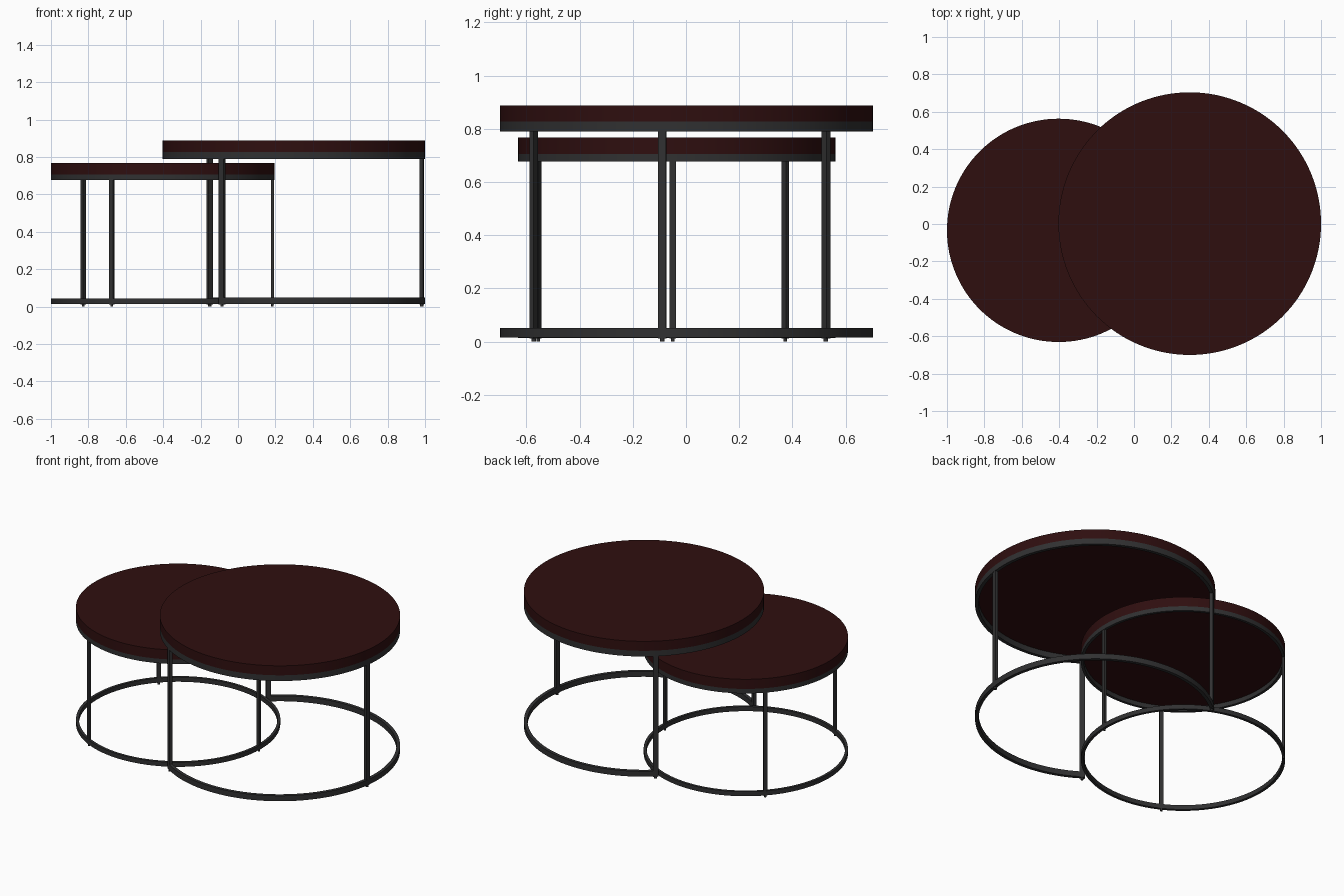
import bpy, bmesh, math

if "Cube" in bpy.data.objects:
    bpy.data.objects.remove(bpy.data.objects["Cube"])


def material(name, rgb):
    m = bpy.data.materials.new(name)
    m.diffuse_color = (*rgb, 1)
    m.use_nodes = True
    m.node_tree.nodes["Principled BSDF"].inputs["Base Color"].default_value = m.diffuse_color
    return m


WOOD = material("dark red wood", (0.028, 0.0045, 0.0048))
METAL = material("black metal", (0.030, 0.030, 0.031))


def finish(bm, name, mat):
    bmesh.ops.recalc_face_normals(bm, faces=bm.faces)
    me = bpy.data.meshes.new(name)
    bm.to_mesh(me)
    bm.free()
    me.materials.append(mat)
    ob = bpy.data.objects.new(name, me)
    bpy.context.collection.objects.link(ob)
    bpy.context.view_layer.objects.active = ob
    ob.select_set(True)
    bpy.ops.object.shade_smooth_by_angle(angle=math.radians(30))
    ob.select_set(False)
    return ob


def disc(name, c, r, z0, z1, mat, segs=128):
    bm = bmesh.new()
    bmesh.ops.create_cone(bm, cap_ends=True, segments=segs, radius1=r, radius2=r, depth=z1 - z0)
    ob = finish(bm, name, mat)
    ob.location = (c[0], c[1], (z0 + z1) / 2)


def band(name, c, r, width, z0, z1, a0=0, a1=360):
    """Flat bar bent round an arc; closed when it spans 360 degrees."""
    closed = a1 - a0 >= 360
    n = round((a1 - a0) / 360 * 128)
    bm = bmesh.new()
    rows = []
    for i in range(n if closed else n + 1):
        a = math.radians(a0 + (a1 - a0) * i / n)
        rows.append([bm.verts.new((q * math.cos(a), q * math.sin(a), z))
                     for q, z in ((r, z0), (r, z1), (r - width, z1), (r - width, z0))])
    for i in range(n):
        p, q = rows[i], rows[(i + 1) % len(rows)]
        for k in range(4):
            bm.faces.new((p[k], q[k], q[(k + 1) % 4], p[(k + 1) % 4]))
    if not closed:
        bm.faces.new(rows[0])
        bm.faces.new(rows[-1])
    finish(bm, name, METAL).location = (c[0], c[1], 0)


def leg(name, c, r, angle, radial, tangential, z0, z1):
    a = math.radians(angle)
    bm = bmesh.new()
    bmesh.ops.create_cube(bm, size=1)
    bmesh.ops.scale(bm, vec=(radial, tangential, z1 - z0), verts=bm.verts)
    ob = finish(bm, name, METAL)
    x, y = c[0] + r * math.cos(a), c[1] + r * math.sin(a)
    ob.location = (x, y, (z0 + z1) / 2)
    ob.rotation_euler.z = a
    # small glide under the leg
    disc(name + "_foot", (x, y), tangential * 0.28, 0, z0 + 0.01, METAL, 16)


def table(name, c, r, ring_z, slab_z, top_z, base_z, width, leg_w, angles, arc):
    disc(name + "_top", c, r, slab_z, top_z, WOOD)
    band(name + "_upper_ring", c, r, width, ring_z, slab_z)
    band(name + "_base_ring", c, r, width, *base_z, *arc)
    for i, a in enumerate(angles):
        leg(f"{name}_leg_{i + 1}", c, r - width / 2 - 0.001, a, width - 0.002, leg_w,
            0.012, ring_z + 0.003)


# Large table: base ring is left open on the left so the small one nests in
table("large_table", (0.298, 0.002), 0.702, 0.79, 0.827, 0.888, (0.015, 0.05),
      0.021, 0.031, (-7.6, -123.7, 130.6), (-124.3, 131.2))
# Small table
table("small_table", (-0.403, -0.034), 0.597, 0.677, 0.706, 0.768, (0.014, 0.043),
      0.017, 0.024, (-1.5, 136.2, 242.5), (0, 360))
